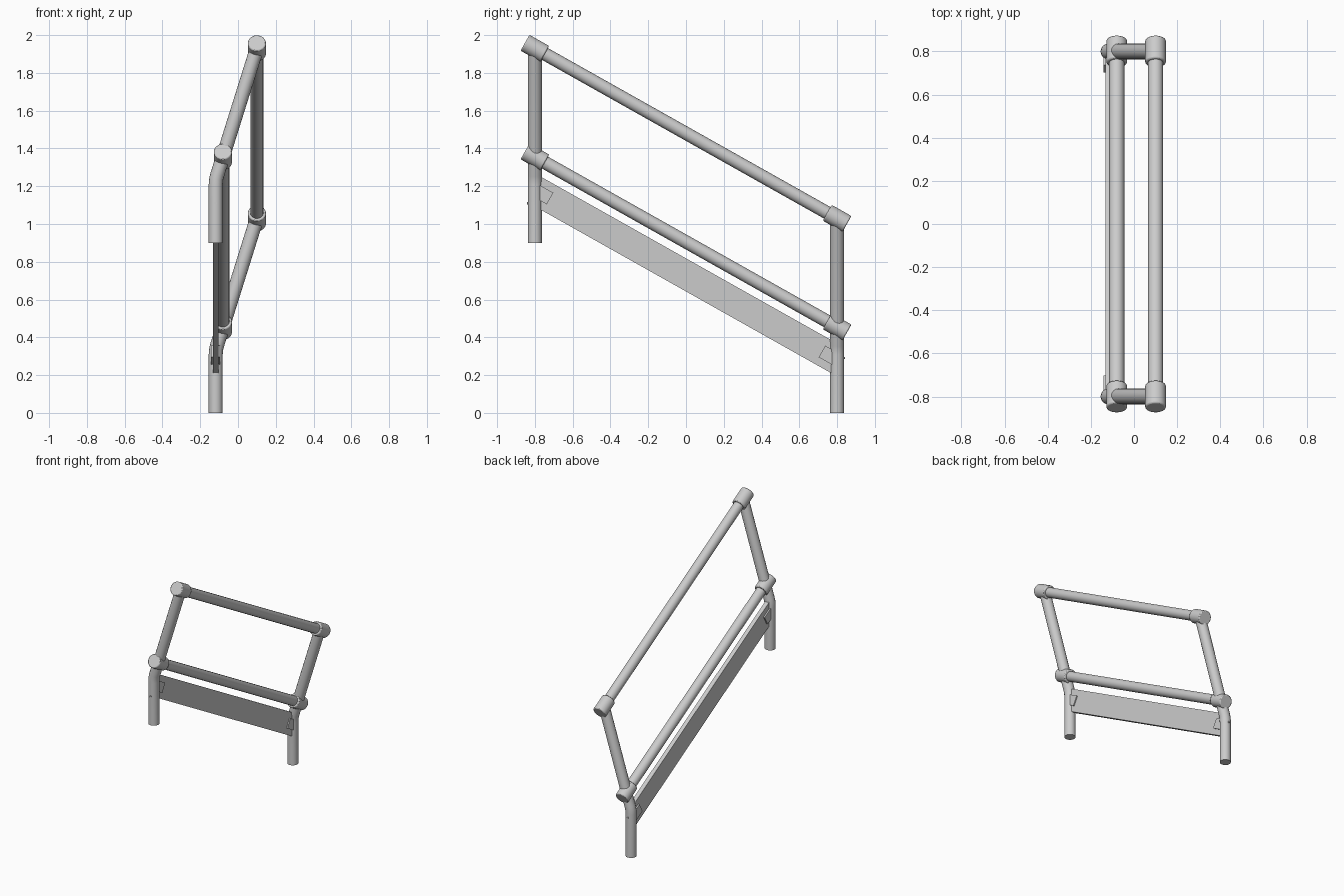
import bpy, math
from mathutils import Vector

if "Cube" in bpy.data.objects:
    bpy.data.objects.remove(bpy.data.objects["Cube"])

DROP = 0.9                       # height difference between the two posts
HALF = 0.8                       # posts stand at y = -0.8 and y = +0.8
SLOPE = -math.atan2(DROP, 2 * HALF)
ALONG = Vector((0, math.cos(SLOPE), math.sin(SLOPE)))
POST_X = -0.118


def tube(name, points, radius):
    """Round capped tube along a list of points."""
    cu = bpy.data.curves.new(name, 'CURVE')
    cu.dimensions = '3D'
    cu.bevel_depth = radius
    cu.bevel_resolution = 6
    cu.use_fill_caps = True
    sp = cu.splines.new('POLY')
    sp.points.add(len(points) - 1)
    for p, co in zip(sp.points, points):
        p.co = (*co, 1)
    ob = bpy.data.objects.new(name, cu)
    bpy.context.collection.objects.link(ob)
    bpy.ops.object.select_all(action='DESELECT')
    ob.select_set(True)
    bpy.context.view_layer.objects.active = ob
    bpy.ops.object.convert(target='MESH')
    bpy.ops.object.shade_smooth_by_angle(angle=math.radians(35))
    return bpy.context.object


def rod(name, centre, direction, radius, length, bevel=0):
    """Cylinder along a direction, optionally with rounded rims."""
    bpy.ops.mesh.primitive_cylinder_add(
        vertices=32, radius=radius, depth=length, location=centre,
        rotation=Vector(direction).to_track_quat('Z', 'Y').to_euler())
    ob = bpy.context.object
    ob.name = name
    if bevel:
        m = ob.modifiers.new('rim', 'BEVEL')
        m.width, m.segments = bevel, 2
        m.limit_method, m.angle_limit = 'ANGLE', math.radians(40)
    bpy.ops.object.shade_smooth_by_angle(angle=math.radians(35))


def slab(name, outline, x0, x1):
    """Flat plate: a (y, z) outline extruded from x0 to x1."""
    n = len(outline)
    verts = [(x, y, z) for x in (x0, x1) for y, z in outline]
    faces = [tuple(reversed(range(n))), tuple(range(n, 2 * n))]
    faces += [(i, (i + 1) % n, (i + 1) % n + n, i + n) for i in range(n)]
    me = bpy.data.meshes.new(name)
    me.from_pydata(verts, [], faces)
    ob = bpy.data.objects.new(name, me)
    bpy.context.collection.objects.link(ob)


# Heights at mid span, so every part follows the same slope
def height(y, mid):
    return mid - y * DROP / (2 * HALF)


TOP = (0.1, 1.48)                # top rail: x, mid-span z
MID = (-0.08, 0.905)             # middle rail: x, mid-span z

for end, s in (('upper', -1), ('lower', 1)):
    y = s * HALF
    base = height(y, 0.45)
    # Bent post with a short radius at the knee
    tube(end + '_post', [(POST_X, y, base), (POST_X, y, base + 0.31),
                         (-0.1155, y, base + 0.337), (-0.110, y, base + 0.36),
                         (TOP[0], y, height(y, TOP[1]))], 0.037)
    # Tube fittings at the rail ends
    for label, (x, mid) in (('top', TOP), ('middle', MID)):
        rod(f'{end}_{label}_fitting', (x, y, height(y, mid)), ALONG, 0.048, 0.12, 0.006)
    # Bracket clamping the toe board to the post
    c = Vector((0, y, height(y, 0.73)))
    up = Vector((0, -ALONG.z, ALONG.y)) * 0.035
    inner = c - s * ALONG * 0.092
    outer = c - s * ALONG * 0.01
    pts = [inner - up, outer - up, outer + up, inner + up]
    if s < 0:
        pts.reverse()
    slab(end + '_bracket', [(p.y, p.z) for p in pts], POST_X - 0.024, POST_X + 0.024)
    # Small bolt through the post
    rod(end + '_bolt', (POST_X, s * 0.806, base + 0.25 + s * 0.04), (0, 1, 0), 0.006, 0.072)

# Sloping rails
for label, (x, mid) in (('top', TOP), ('middle', MID)):
    tube(label + '_rail', [(x, y, height(y, mid)) for y in (-HALF, HALF)], 0.035)

# Sloping toe board with upright ends
e = 0.785
slab('toe_board', [(-e, height(-e, 0.643)), (e, height(e, 0.643)),
                   (e, height(e, 0.818)), (-e, height(-e, 0.818))],
     POST_X - 0.014, POST_X + 0.016)
